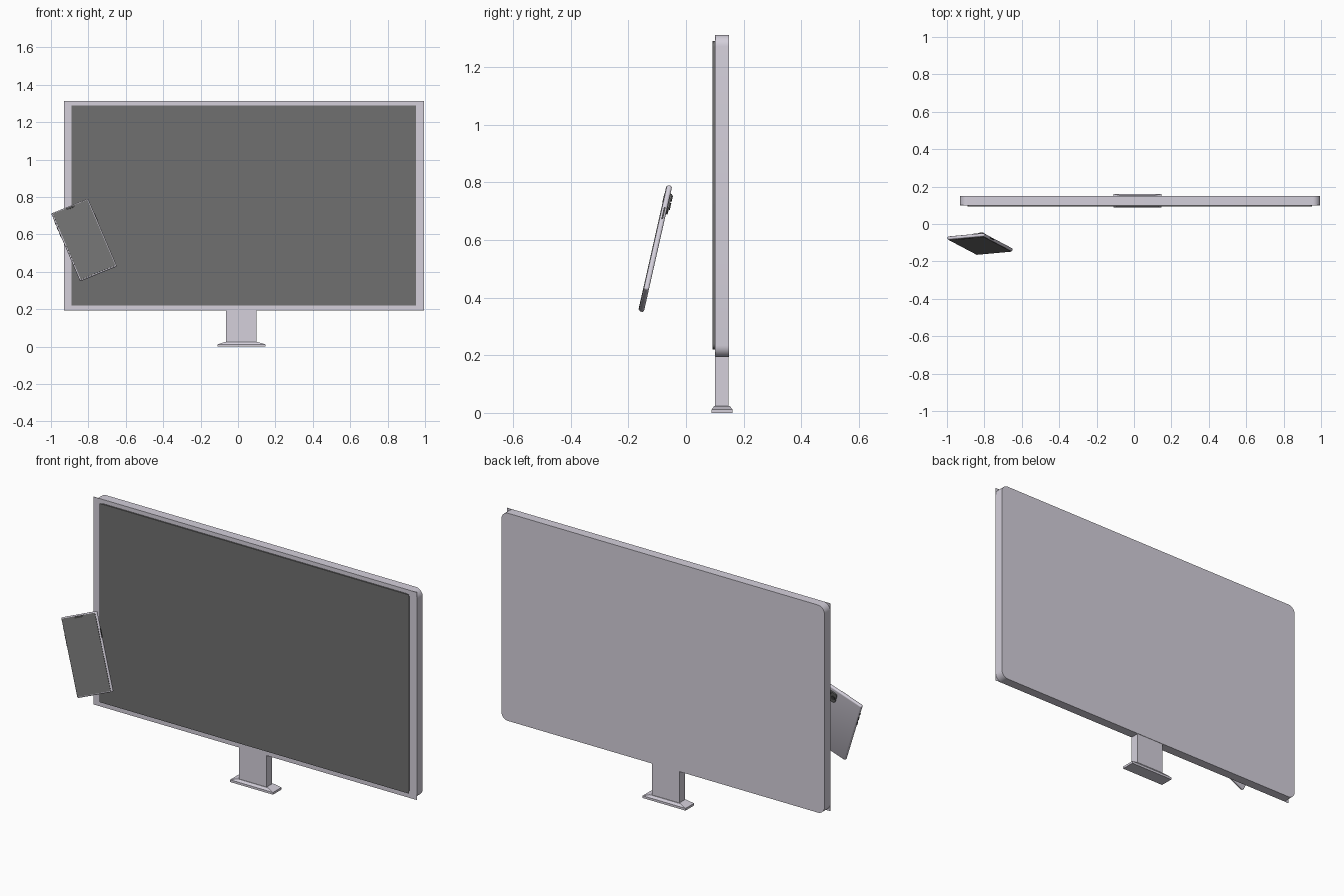
import bpy, bmesh, math
from mathutils import Matrix, Vector

if "Cube" in bpy.data.objects:
    bpy.data.objects.remove(bpy.data.objects["Cube"])


def material(name, rgb):
    m = bpy.data.materials.new(name)
    m.diffuse_color = (*rgb, 1)
    m.use_nodes = True
    m.node_tree.nodes["Principled BSDF"].inputs["Base Color"].default_value = m.diffuse_color
    return m


SHELL = material("pale_shell", (0.66, 0.63, 0.71))
DARK = material("dark_glass", (0.16, 0.16, 0.16))
BLACK = material("black_trim", (0.06, 0.06, 0.06))


def finish(bm, name, mat, matrix=None, angle=30):
    bmesh.ops.recalc_face_normals(bm, faces=bm.faces)
    me = bpy.data.meshes.new(name)
    bm.to_mesh(me)
    bm.free()
    ob = bpy.data.objects.new(name, me)
    bpy.context.collection.objects.link(ob)
    me.materials.append(mat)
    if matrix:
        ob.matrix_world = matrix
    bpy.ops.object.select_all(action='DESELECT')
    ob.select_set(True)
    bpy.context.view_layer.objects.active = ob
    bpy.ops.object.shade_smooth_by_angle(angle=math.radians(angle))
    return ob


def block(name, x, y, z, mat, round_corners=0, round_edges=0, matrix=None):
    """Box from (min, max) ranges; rounds the corners seen from the front, or all edges."""
    bm = bmesh.new()
    bmesh.ops.create_cube(bm, size=1)
    for v in bm.verts:
        v.co = Vector([a + (b - a) * (c + 0.5) for (a, b), c in zip((x, y, z), v.co)])
    if round_corners:
        es = [e for e in bm.edges
              if abs(e.verts[0].co.x - e.verts[1].co.x) < 1e-6
              and abs(e.verts[0].co.z - e.verts[1].co.z) < 1e-6]
        bmesh.ops.bevel(bm, geom=es, offset=round_corners, segments=8,
                        profile=0.5, affect='EDGES')
    if round_edges:
        bmesh.ops.bevel(bm, geom=bm.edges[:], offset=round_edges, segments=4,
                        profile=0.5, affect='EDGES')
    return finish(bm, name, mat, matrix)


# Monitor: rounded housing with a thin square bezel in front
MX, MZ = (-0.93, 0.995), (0.194, 1.312)
block("monitor_housing", MX, (0.102, 0.15), MZ, SHELL, round_corners=0.04)
block("monitor_bezel", MX, (0.100, 0.102), MZ, SHELL)

# Monitor screen: same construction, dark
SX, SZ = (-0.89, 0.953), (0.22, 1.29)
block("screen_backing", SX, (0.094, 0.1), SZ, DARK, round_corners=0.02)
block("screen_glass", SX, (0.0925, 0.094), SZ, DARK)

# Stand neck and sloped foot
block("stand_neck", (-0.064, 0.1), (0.101, 0.148), (0.018, 0.2), SHELL)
bm = bmesh.new()
rings = []
for hx, hy, z in ((0.128, 0.036, 0), (0.128, 0.036, 0.012), (0.09, 0.027, 0.024)):
    rings.append([bm.verts.new((0.018 + sx * hx, 0.125 + sy * hy, z))
                  for sx, sy in ((-1, -1), (1, -1), (1, 1), (-1, 1))])
for lo, hi in zip(rings, rings[1:]):
    for i in range(4):
        j = (i + 1) % 4
        bm.faces.new((lo[i], lo[j], hi[j], hi[i]))
bm.faces.new(rings[0])
bm.faces.new(rings[-1])
finish(bm, "stand_foot", SHELL, angle=10)

# Phone: leaned back and turned, floating in front of the monitor
P = (Matrix.Translation((-0.823, -0.106, 0.570))
     @ Matrix.Rotation(math.radians(-12.7), 4, 'X')
     @ Matrix.Rotation(math.radians(-22.6), 4, 'Y'))
W, H, T = 0.1065, 0.201, 0.009
block("phone_body", (-W, W), (-T, T), (-H, H), SHELL, round_edges=0.007, matrix=P)
block("phone_screen", (-W + 0.006, W - 0.006), (-T - 0.002, -T + 0.001),
      (-H + 0.006, H - 0.006), DARK, matrix=P)
block("phone_notch", (-0.024, 0.024), (-T - 0.003, -T), (H - 0.017, H - 0.006),
      BLACK, matrix=P)

# Phone rear camera island with lenses
block("camera_island", (0.032, 0.092), (T - 0.001, T + 0.006), (0.118, 0.18),
      DARK, round_corners=0.012, matrix=P)
for i, (lx, lz) in enumerate(((0.076, 0.165), (0.076, 0.134), (0.047, 0.149))):
    bm = bmesh.new()
    bmesh.ops.create_cone(bm, cap_ends=True, segments=24, radius1=0.011,
                          radius2=0.011, depth=0.008)
    bmesh.ops.transform(bm, verts=bm.verts, matrix=Matrix.Translation((lx, T + 0.006, lz))
                        @ Matrix.Rotation(math.pi / 2, 4, 'X'))
    finish(bm, f"camera_lens_{i + 1}", BLACK, P)

# Phone side buttons
for name, side, z0, z1 in (("power_button", 1, 0.07, 0.115),
                           ("volume_up_button", -1, 0.095, 0.12),
                           ("volume_down_button", -1, 0.06, 0.085),
                           ("mute_switch", -1, 0.135, 0.148)):
    block(name, sorted((side * (W - 0.001), side * (W + 0.002))), (-0.003, 0.003),
          (z0, z1), BLACK, matrix=P)
